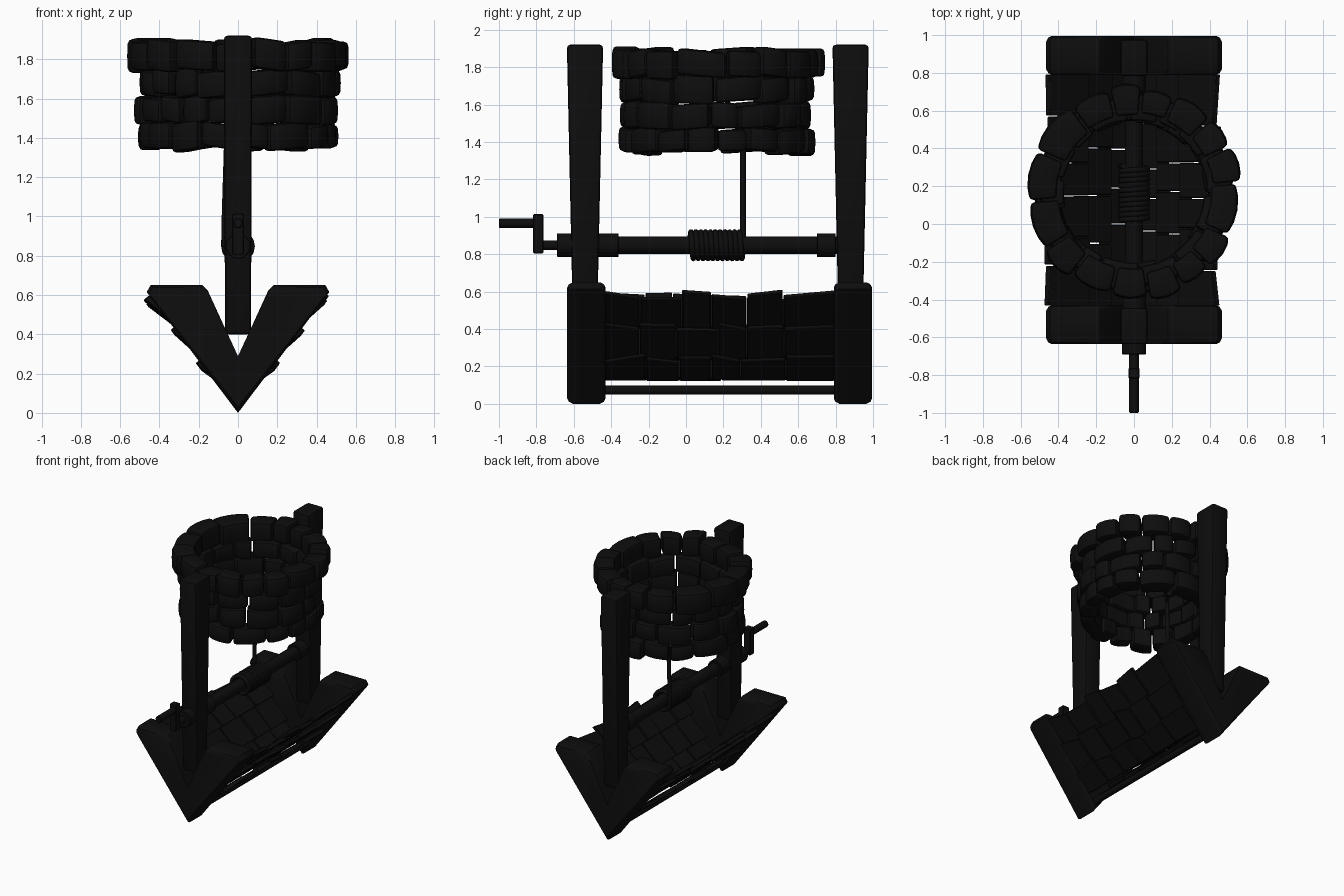
import bpy, bmesh, math, random
from mathutils import Vector, Matrix

if "Cube" in bpy.data.objects:
    bpy.data.objects.remove(bpy.data.objects["Cube"])

random.seed(4)
R = random.uniform
mat = bpy.data.materials.new("dark")
mat.diffuse_color = (0.004, 0.004, 0.004, 1)
mat.use_nodes = True
mat.node_tree.nodes["Principled BSDF"].inputs["Base Color"].default_value = mat.diffuse_color


def finish(bm, name, bevel=0.0, segs=2):
    bmesh.ops.recalc_face_normals(bm, faces=bm.faces)
    if bevel:
        sharp = [e for e in bm.edges if e.calc_face_angle(0) > math.radians(35)]
        bmesh.ops.bevel(bm, geom=sharp, offset=bevel, segments=segs,
                        profile=0.5, affect='EDGES', clamp_overlap=True)
    me = bpy.data.meshes.new(name)
    bm.to_mesh(me)
    bm.free()
    ob = bpy.data.objects.new(name, me)
    bpy.context.collection.objects.link(ob)
    me.materials.append(mat)
    bpy.ops.object.select_all(action='DESELECT')
    ob.select_set(True)
    bpy.context.view_layer.objects.active = ob
    bpy.ops.object.shade_smooth_by_angle(angle=math.radians(35))
    return ob


def loft(bm, sections):
    """Skin a list of equal closed sections and cap both ends."""
    rings = [[bm.verts.new(p) for p in s] for s in sections]
    n = len(rings[0])
    for a, b in zip(rings, rings[1:]):
        for i in range(n):
            bm.faces.new((a[i], a[(i + 1) % n], b[(i + 1) % n], b[i]))
    bm.faces.new(rings[0])
    bm.faces.new(rings[-1])


def rod(bm, y0, y1, z, r, sides=16):
    m = Matrix.Translation((0, (y0 + y1) / 2, z)) @ Matrix.Rotation(math.pi / 2, 4, 'X')
    bmesh.ops.create_cone(bm, cap_ends=True, segments=sides, radius1=r, radius2=r,
                          depth=y1 - y0, matrix=m)


def tube(name, pts, r):
    cu = bpy.data.curves.new(name, 'CURVE')
    cu.dimensions = '3D'
    cu.bevel_depth, cu.bevel_resolution, cu.use_fill_caps = r, 2, True
    sp = cu.splines.new('POLY')
    sp.points.add(len(pts) - 1)
    for p, c in zip(sp.points, pts):
        p.co = (*c, 1)
    cu.materials.append(mat)
    ob = bpy.data.objects.new(name, cu)
    bpy.context.collection.objects.link(ob)


# V-shaped gable beams
half = [(0.465, 0.615), (0.445, 0.65), (0.18, 0.65), (0.155, 0.625)]
prof = [(0.0, 0.0)] + half + [(0.0, 0.285)] + [(-x, z) for x, z in reversed(half)]
for name, y0, y1 in (("front_gable", -0.635, -0.43), ("back_gable", 0.79, 0.995)):
    bm = bmesh.new()
    steps = [(y0, 0.03), (y0 + 0.008, 0.012), (y0 + 0.03, 0),
             (y1 - 0.03, 0), (y1 - 0.008, 0.012), (y1, 0.03)]
    secs = []
    for y, inset in steps:
        k = 1 - inset / 0.5
        secs.append([(x * k, y, 0.33 + (z - 0.33) * (1 - inset / 0.33)) for x, z in prof])
    loft(bm, secs)
    finish(bm, name)

# Tapered posts
for name, yc in (("front_post", -0.54), ("back_post", 0.88)):
    bm = bmesh.new()
    loft(bm, [[(sx * w, yc + sy * d, z) for sx, sy in ((-1, -1), (1, -1), (1, 1), (-1, 1))]
              for z, w, d in ((0.40, 0.066, 0.064), (1.92, 0.072, 0.097))])
    finish(bm, name, 0.018)

# Stone courses
CY = 0.165


def course(name, z0, z1, rin, rout, count, phase):
    bm_all = bmesh.new()
    w = [R(0.7, 1.3) for _ in range(count)]
    a = phase
    for wi in w:
        span = wi / sum(w) * math.tau
        a0, a1 = a + 0.012, a + span - 0.012
        a += span
        ro, ri = rout + R(-0.025, 0.008), rin + R(-0.015, 0.015)
        b, t = z0 + R(-0.012, 0.012), z1 + R(-0.012, 0.008)
        tilt = R(-0.012, 0.012)
        secs = []
        for i in range(5):
            f = i / 4
            ang = a0 + (a1 - a0) * f
            c, s = math.cos(ang), math.sin(ang)
            dz = tilt * (f - 0.5) * 2
            o = ro - 0.015 * abs(2 * f - 1) ** 2
            secs.append([(c * r, CY + s * r, z + dz) for r, z in
                         ((ri, b), (o, b), (o + 0.004, (b + t) / 2), (o, t), (ri, t))])
        loft(bm_all, secs)
    finish(bm_all, name, 0.02)


course("stone_rim", 1.74, 1.895, 0.41, 0.572, 16, 0.1)
for k in range(3):
    course(f"stone_course_{k + 1}", 1.34 + k * 0.137, 1.34 + k * 0.137 + 0.135,
           0.38, 0.522, 15, 0.25 * k)

# Roof shingles, three overlapping rows per slope
for side, label in ((-1, "left"), (1, "right")):
    d = Vector((side * 0.6, 0, 0.8))
    n = Vector((side * 0.8, 0, -0.6))
    rows = ((0.13, 0.31, 0.0), (0.27, 0.52, 0.0), (0.47, 0.73, 0.02 if side < 0 else 0.0))
    bm = bmesh.new()
    for u0, u1, poke in rows:
        w = [R(0.7, 1.3) for _ in range(6)]
        y = -0.435
        for wi in w:
            dy = wi / sum(w) * 1.23
            lift = R(-0.008, 0.005)
            ea, eb = u1 + R(-0.025, 0.025), u1 + R(-0.025, 0.025)
            ya, yb = y + 0.003, y + dy - 0.003
            y += dy

            def at(u, yy, h):
                v = d * u + n * h
                return (v.x, yy, v.z)
            lo, hi = -0.06 + lift, -0.012 + lift + poke
            loft(bm, [[at(u0, ya, lo), at(u0, yb, lo), at(eb, yb, hi), at(ea, ya, hi)],
                      [at(u0, ya, lo + .03), at(u0, yb, lo + .03),
                       at(eb, yb, hi + .03), at(ea, ya, hi + .03)]])
    finish(bm, "shingles_" + label, 0.004, 1)

# Ridge pole
bm = bmesh.new()
rod(bm, -0.45, 0.81, 0.073, 0.024)
finish(bm, "ridge_pole")

# Axle with collars
bm = bmesh.new()
rod(bm, -0.66, 0.82, 0.848, 0.047)
for y0, y1 in ((-0.69, -0.59), (-0.47, -0.36), (0.70, 0.80)):
    rod(bm, y0, y1, 0.848, 0.064)
finish(bm, "axle", 0.004, 1)

# Crank: spindle, arm and handle
bm = bmesh.new()
rod(bm, -0.80, -0.66, 0.848, 0.026, 12)
rod(bm, -1.0, -0.78, 0.965, 0.026, 12)
bmesh.ops.create_cube(bm, size=1, matrix=Matrix.Translation((0, -0.79, 0.91))
                      @ Matrix.Diagonal((0.06, 0.055, 0.21, 1)))
finish(bm, "crank", 0.005, 1)

# Rope wound on the axle and running up into the stone ring
turns, per = 11, 16
coil = [(-0.071 * math.cos(math.tau * i / per), 0.02 + 0.285 * i / (turns * per),
         0.848 + 0.071 * math.sin(math.tau * i / per)) for i in range(turns * per + 1)]
tube("rope", coil + [(-0.068, 0.305, 1.0), (-0.055, 0.305, 1.42)], 0.015)
